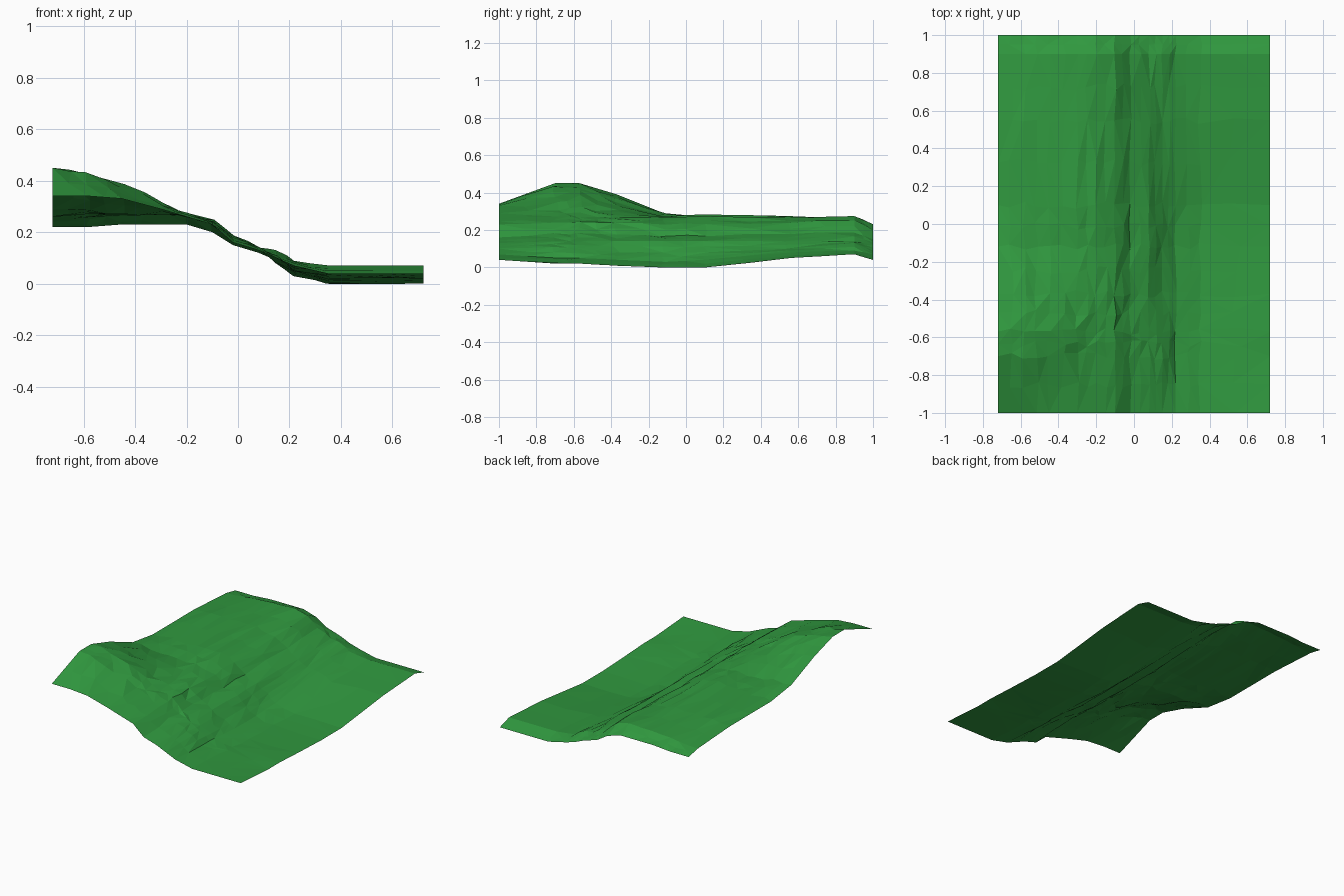
import bpy
import bmesh
import random

random.seed(4)

default_cube = bpy.data.objects.get("Cube")
if default_cube:
    bpy.data.objects.remove(default_cube)


def make_material(name, colour):
    material = bpy.data.materials.new(name)
    material.use_nodes = True
    material.diffuse_color = colour
    material.node_tree.nodes["Principled BSDF"].inputs["Base Color"].default_value = colour
    return material


# Hillside cross-sections in hundredths: heights across x at each y station
stations = [-72, -58, -45, -30, -20, -10, -2, 8, 15, 22, 35, 72]
sections = {
    -100: [35, 35, 34, 30, 27, 24, 17, 14, 11, 8, 5, 5],
    -70: [46, 44, 39, 32, 28, 25, 19, 15, 12, 6, 4, 3],
    -57: [46, 44, 40, 33, 28, 25, 19, 15, 11, 6, 3, 3],
    -37: [40, 38, 34, 30, 28, 25, 18, 15, 9, 5, 2, 2],
    -12: [30, 29, 28, 28, 27, 24, 18, 15, 9, 4, 1, 1],
    10: [27, 28, 28, 29, 28, 24, 18, 15, 9, 5, 1, 1],
    55: [27, 28, 28, 28, 27, 25, 19, 15, 11, 9, 6, 6],
    90: [25, 26, 27, 28, 28, 26, 20, 15, 14, 10, 8, 8],
    100: [23, 23, 24, 24, 24, 21, 16, 13, 10, 8, 5, 5],
}


def with_midpoints(values):
    """Insert the halfway value between each neighbouring pair."""
    result = [values[0]]
    for before, after in zip(values, values[1:]):
        result += [(before + after) / 2, after]
    return result


columns = with_midpoints(stations)
rows = with_midpoints(list(sections))
dense = [with_midpoints(heights) for heights in sections.values()]
height_rows = [list(r) for r in zip(*[with_midpoints(list(c)) for c in zip(*dense)])]

# Terrain sheet: irregular triangles, rougher on the upper slope
bm = bmesh.new()
grid = []
for j, (y, heights) in enumerate(zip(rows, height_rows)):
    line = []
    for i, (x, z) in enumerate(zip(columns, heights)):
        inner_x = 0 < i < len(columns) - 1
        inner_y = 0 < j < len(rows) - 1
        rough = 0.5 if x < 0 else 0.1
        if inner_x and inner_y:
            gap = min(columns[i + 1] - x, x - columns[i - 1])
            x += random.uniform(-0.2, 0.2) * gap
            if j < len(rows) - 3:
                y_shift = random.uniform(-2, 2)
            else:
                y_shift = 0
            z += random.uniform(-rough, rough)
        else:
            y_shift = 0
        line.append(bm.verts.new((x / 100, (y + y_shift) / 100, max(z, 0) / 100)))
    grid.append(line)

for j in range(len(rows) - 1):
    for i in range(len(columns) - 1):
        a, b = grid[j][i], grid[j][i + 1]
        c, d = grid[j + 1][i + 1], grid[j + 1][i]
        if random.random() < 0.5:
            triangles = ((a, b, c), (a, c, d))
        else:
            triangles = ((a, b, d), (b, c, d))
        for triangle in triangles:
            bm.faces.new(triangle)

# Settle the lowest point on the ground
lowest = min(v.co.z for v in bm.verts)
bmesh.ops.translate(bm, verts=bm.verts[:], vec=(0, 0, -lowest))
bm.normal_update()

mesh = bpy.data.meshes.new("grassy_hillside")
bm.to_mesh(mesh)
bm.free()
mesh.materials.append(make_material("grass_green", (0.03, 0.32, 0.05, 1)))
hillside = bpy.data.objects.new("grassy_hillside", mesh)
bpy.context.collection.objects.link(hillside)
